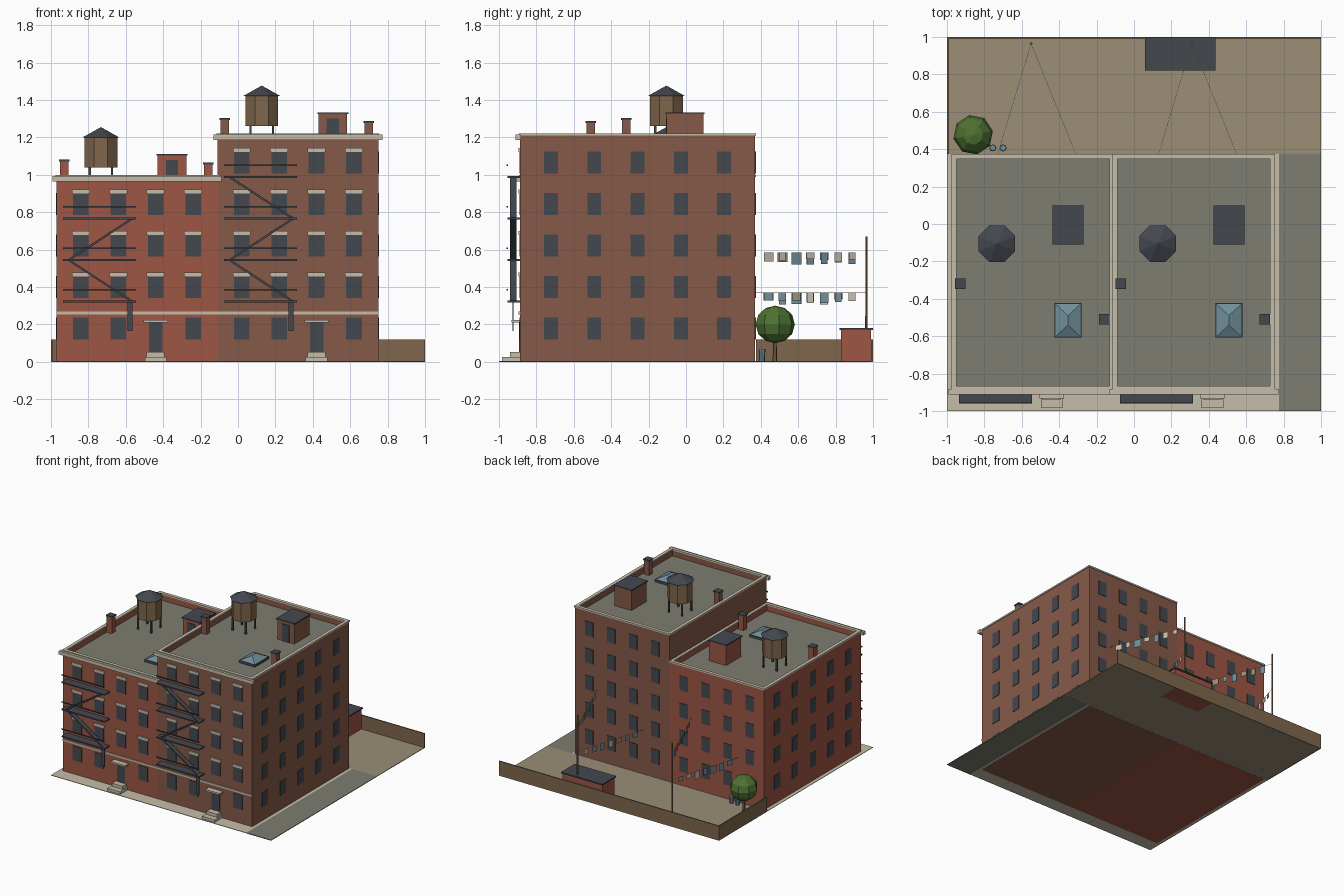
import bpy, bmesh, math, random
from mathutils import Vector, Matrix

if "Cube" in bpy.data.objects:
    bpy.data.objects.remove(bpy.data.objects["Cube"])

random.seed(4)


def srgb(r, g, b):
    f = lambda c: c / 12.92 if c <= 0.04045 else ((c + 0.055) / 1.055) ** 2.4
    return (f(r / 255), f(g / 255), f(b / 255), 1)


MATS = {}
for name, rgb in {
    "red brick": (158, 86, 69), "brown brick": (134, 90, 72), "pale stone": (198, 189, 170),
    "dark slate": (68, 72, 79), "weathered wood": (128, 103, 76), "roof grey": (125, 125, 113),
    "yard earth": (155, 142, 118), "leaf green": (78, 114, 50), "glass blue": (112, 143, 154),
}.items():
    m = bpy.data.materials.new(name)
    m.diffuse_color = srgb(*rgb)
    m.use_nodes = True
    m.node_tree.nodes["Principled BSDF"].inputs["Base Color"].default_value = m.diffuse_color
    MATS[name] = m


def finish(bm, name, *mats):
    bmesh.ops.recalc_face_normals(bm, faces=bm.faces)
    me = bpy.data.meshes.new(name)
    bm.to_mesh(me)
    bm.free()
    for m in mats:
        me.materials.append(MATS[m])
    ob = bpy.data.objects.new(name, me)
    bpy.context.collection.objects.link(ob)
    return ob


def add_box(bm, x0, x1, y0, y1, z0, z1):
    size = Matrix.Diagonal((x1 - x0, y1 - y0, z1 - z0, 1))
    mid = Matrix.Translation(((x0 + x1) / 2, (y0 + y1) / 2, (z0 + z1) / 2))
    bmesh.ops.create_cube(bm, size=1, matrix=mid @ size)


def boxes(name, mat, *dims):
    bm = bmesh.new()
    for d in dims:
        add_box(bm, *d)
    return finish(bm, name, mat)


def prism(name, mat, x, y, z0, z1, r0, r1, n, turn=0.0):
    bm = bmesh.new()
    bmesh.ops.create_cone(bm, cap_ends=True, segments=n, radius1=r0, radius2=r1, depth=z1 - z0,
                          matrix=Matrix.Translation((x, y, (z0 + z1) / 2)) @ Matrix.Rotation(turn, 4, 'Z'))
    return finish(bm, name, mat)


def beam(name, mat, a, b, width, thick):
    """Flat bar from a to b; width is its horizontal size across the run."""
    a, b = Vector(a), Vector(b)
    d = (b - a).normalized()
    side = d.cross(Vector((0, 0, 1))).normalized()
    rot = Matrix((d, side, d.cross(side))).transposed().to_4x4()
    bm = bmesh.new()
    bmesh.ops.create_cube(bm, size=1, matrix=Matrix.Translation((a + b) / 2) @ rot
                          @ Matrix.Diagonal(((b - a).length, width, thick, 1)))
    return finish(bm, name, mat)


FRONT, BACK, HALF, PITCH = -0.887, 0.37, 0.43, 0.222


def building(tag, cx, floors, brick, side):
    x0, x1 = cx - HALF, cx + HALF
    top = floors * PITCH + 0.112
    deck = top - 0.06
    # walls with sunken roof deck
    bm = bmesh.new()
    add_box(bm, x0, x1, FRONT, BACK, 0, top - 0.012)
    bm.faces.ensure_lookup_table()
    lid = max(bm.faces, key=lambda f: f.calc_center_median().z)
    bmesh.ops.inset_region(bm, faces=[lid], thickness=0.022)
    floor = bmesh.ops.extrude_face_region(bm, geom=[lid])
    bmesh.ops.translate(bm, vec=(0, 0, -0.048), verts=[v for v in floor["geom"] if isinstance(v, bmesh.types.BMVert)])
    if lid.is_valid:
        bmesh.ops.delete(bm, geom=[lid], context='FACES_ONLY')
    for f in bm.faces:
        f.material_index = int(abs(f.calc_center_median().z - deck) < 0.001)
    finish(bm, tag + "_walls", brick, "roof grey")
    # coping, cornice, belt course
    o, w, z = 0.005, 0.022, top - 0.012
    boxes(tag + "_coping", "pale stone",
          (x0 - o, x0 + w, FRONT - o, BACK + o, z, top), (x1 - w, x1 + o, FRONT - o, BACK + o, z, top),
          (x0 + w, x1 - w, FRONT - o, FRONT + w, z, top), (x0 + w, x1 - w, BACK - w, BACK + o, z, top))
    boxes(tag + "_cornice", "pale stone", (x0 - 0.022, x1 + 0.022, FRONT - 0.024, FRONT + 0.004, top - 0.036, top - 0.007))
    boxes(tag + "_belt_course", "pale stone", (x0, x1, FRONT - 0.008, FRONT, 0.254, 0.269))
    # windows, lintels, door
    glass, lintels = [], []
    for r in range(floors):
        z = 0.12 + r * PITCH
        for c in range(4):
            x = cx - 0.3 + 0.2 * c
            glass.append((x - 0.038, x + 0.038, BACK, BACK + 0.004, z, z + 0.117))
            if r == 0 and c == 2:
                continue
            glass.append((x - 0.042, x + 0.042, FRONT - 0.004, FRONT, z, z + 0.117))
            if r:
                lintels.append((x - 0.048, x + 0.048, FRONT - 0.009, FRONT, z + 0.115, z + 0.136))
        wall = x0 if side < 0 else x1
        for c in range(5):
            y = -0.722 + 0.2315 * c
            glass.append((min(wall, wall + side * 0.004), max(wall, wall + side * 0.004),
                          y - 0.037, y + 0.037, z, z + 0.117))
    boxes(tag + "_windows", "dark slate", *glass)
    boxes(tag + "_lintels", "pale stone", *lintels)
    dx = cx + 0.1
    boxes(tag + "_door", "dark slate", (dx - 0.036, dx + 0.036, FRONT - 0.005, FRONT, 0.05, 0.21))
    boxes(tag + "_door_hood", "pale stone", (dx - 0.065, dx + 0.065, FRONT - 0.045, FRONT, 0.21, 0.224))
    boxes(tag + "_stoop", "pale stone", (dx - 0.058, dx + 0.058, -0.985, FRONT, 0, 0.026),
          (dx - 0.048, dx + 0.048, -0.94, FRONT, 0.026, 0.052))
    # fire escape: landings, rails, zigzag stairs, drop ladder
    left, right = cx - 0.395, cx - 0.005
    levels = [0.322 + PITCH * i for i in range(floors - 1)]
    boxes(tag + "_fire_escape_landings", "dark slate", *[(left, right, -0.955, FRONT, z - 0.005, z + 0.005) for z in levels])
    boxes(tag + "_fire_escape_rails", "dark slate",
          *[(left, right, -0.959, -0.952, z + 0.059, z + 0.067) for z in levels])
    ends = (right - 0.02, left + 0.03)
    for i in range(len(levels) - 1):
        beam(tag + "_fire_escape_stair", "dark slate", (ends[i % 2], -0.923, levels[i]),
             (ends[(i + 1) % 2], -0.923, levels[i + 1]), 0.036, 0.011)
    boxes(tag + "_drop_ladder", "dark slate", (right - 0.045, right - 0.018, -0.928, -0.921, 0.165, 0.322))
    # water tank
    tx, ty, k = cx - 0.193, -0.105, 1 / math.cos(math.pi / 8)
    base = top + 0.04
    boxes(tag + "_tank_legs", "dark slate", *[(tx + sx - 0.006, tx + sx + 0.006, ty + sy - 0.006, ty + sy + 0.006, deck, base)
                                              for sx in (-0.06, 0.06) for sy in (-0.06, 0.06)])
    prism(tag + "_tank", "weathered wood", tx, ty, base, base + 0.162, 0.088 * k, 0.088 * k, 8, math.pi / 8)
    prism(tag + "_tank_roof", "dark slate", tx, ty, base + 0.16, base + 0.215, 0.098 * k, 0, 8, math.pi / 8)
    # stair bulkhead
    bx = cx + 0.187
    boxes(tag + "_bulkhead", brick, (bx - 0.077, bx + 0.077, -0.103, 0.093, deck, top + 0.102))
    boxes(tag + "_bulkhead_roof", "dark slate", (bx - 0.083, bx + 0.083, -0.109, 0.099, top + 0.102, top + 0.112))
    boxes(tag + "_bulkhead_door", "dark slate", (bx - 0.033, bx + 0.033, -0.108, -0.103, deck, top + 0.08))
    # chimneys
    for ox, y, h in ((-0.39, -0.32, 0.082), (0.38, -0.51, 0.066)):
        x = cx + ox
        boxes(tag + "_chimney", brick, (x - 0.023, x + 0.023, y - 0.023, y + 0.023, deck, top + h - 0.01))
        boxes(tag + "_chimney_cap", "dark slate", (x - 0.028, x + 0.028, y - 0.028, y + 0.028, top + h - 0.01, top + h))
    # hipped skylight
    sx, sy = cx + 0.187, -0.515
    boxes(tag + "_skylight_curb", "dark slate", (sx - 0.072, sx + 0.072, sy - 0.092, sy + 0.092, deck, deck + 0.02))
    bm = bmesh.new()
    add_box(bm, sx - 0.066, sx + 0.066, sy - 0.086, sy + 0.086, deck + 0.02, deck + 0.052)
    for v in bm.verts:
        if v.co.z > deck + 0.04:
            v.co.x = sx
            v.co.y = sy + (v.co.y - sy) * 0.3
    bmesh.ops.remove_doubles(bm, verts=bm.verts, dist=0.0005)
    finish(bm, tag + "_skylight_glass", "glass blue")


building("low_house", -0.54, 4, "red brick", -1)
building("tall_house", 0.32, 5, "brown brick", 1)

# ground slabs
boxes("sidewalk", "pale stone", (-1, 0.775, -1, 0.375, 0.001, 0.005))
boxes("side_alley", "roof grey", (0.775, 1, -1, 0.375, 0, 0.005))
boxes("back_yard", "yard earth", (-1, 1, 0.375, 1, 0.0005, 0.005))

# yard fence along the left and back
boxes("fence", "weathered wood", (-1, -0.99, 0.375, 1, 0, 0.12), (-0.99, 1, 0.99, 1, 0, 0.12))

# shed
boxes("shed", "red brick", (0.068, 0.428, 0.828, 0.99, 0, 0.17))
boxes("shed_roof", "dark slate", (0.06, 0.436, 0.82, 0.999, 0.17, 0.18))

# laundry poles, lines and washing
for px in (-0.55, 0.31):
    prism("laundry_pole", "weathered wood", px, 0.965, 0, 0.67, 0.007, 0.006, 6)
    for end, z in ((px - 0.18, 0.37), (px + 0.24, 0.585)):
        a, b = Vector((px, 0.965, z)), Vector((end, BACK, z))
        beam("laundry_line", "pale stone", a, b, 0.0015, 0.0015)
        for i in range(7):
            mid = a.lerp(b, 0.13 + i * 0.125)
            half = (b - a).normalized() * random.uniform(0.017, 0.03)
            h = random.uniform(0.035, 0.065)
            drop = Vector((0, 0, h / 2))
            mat = random.choice(("pale stone", "pale stone", "glass blue", "yard earth"))
            beam("washing", mat, mid - half - drop, mid + half - drop, 0.002, h)

# tree
prism("tree_trunk", "weathered wood", -0.86, 0.475, 0, 0.13, 0.012, 0.009, 6)
bm = bmesh.new()
bmesh.ops.create_uvsphere(bm, u_segments=8, v_segments=6, radius=0.107,
                          matrix=Matrix.Translation((-0.86, 0.477, 0.2)) @ Matrix.Rotation(0.2, 4, 'Z')
                          @ Matrix.Diagonal((1, 1, 0.94, 1)))
finish(bm, "tree_crown", "leaf green")

# rubbish bins
for x in (-0.755, -0.7):
    prism("bin", "glass blue", x, 0.407, 0, 0.062, 0.015, 0.017, 8)
    prism("bin_lid", "glass blue", x, 0.407, 0.062, 0.07, 0.019, 0.016, 8)
